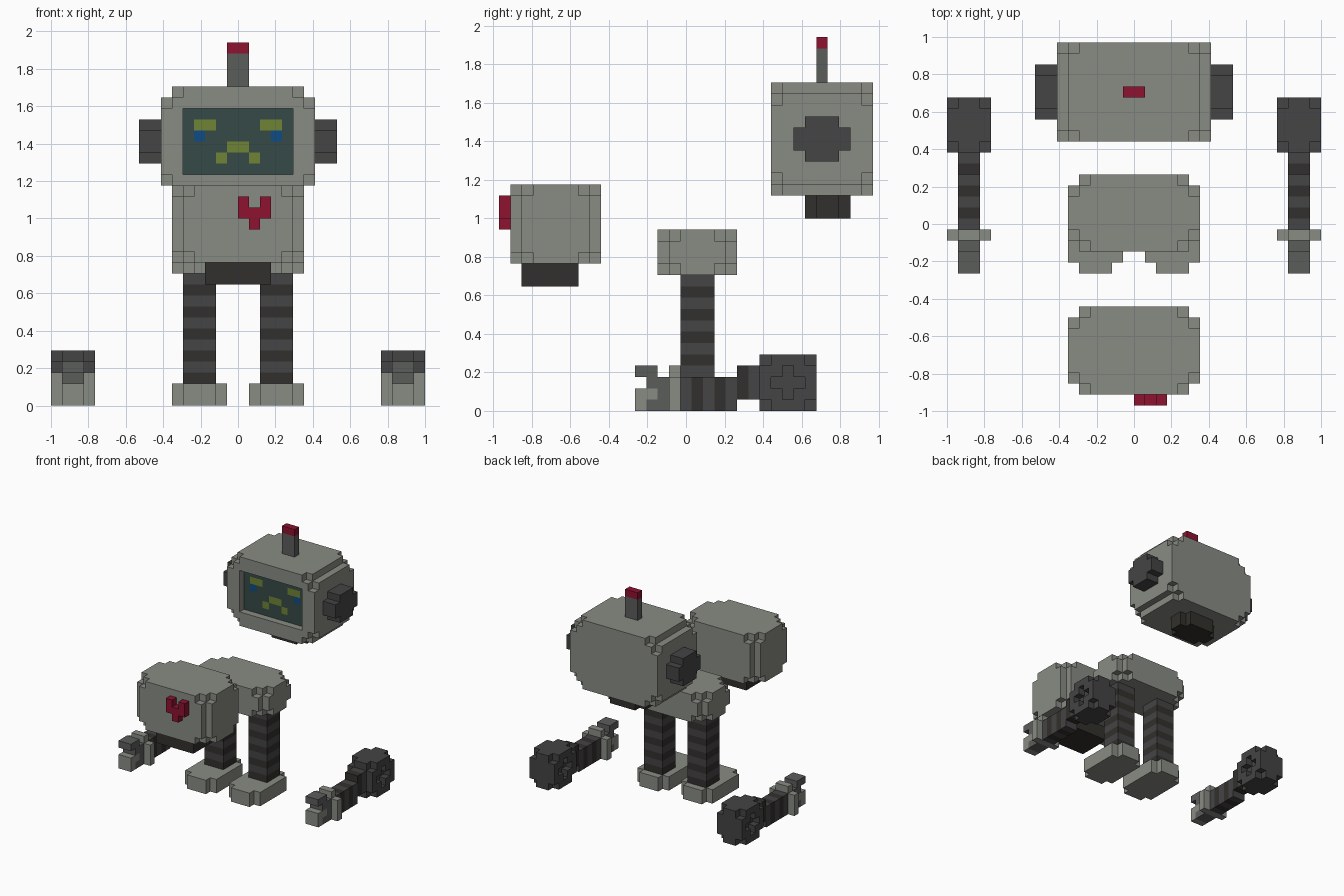
import bpy, bmesh
from mathutils import Vector

if "Cube" in bpy.data.objects:
    bpy.data.objects.remove(bpy.data.objects["Cube"])

U = 1 / 17                     # size of one block
grid = {}                      # cell -> (part name, colour name)

COLOURS = {
    "body": (0.25, 0.26, 0.23), "mid": (0.105, 0.11, 0.105), "dark": (0.058, 0.058, 0.06),
    "rubber": (0.032, 0.03, 0.026), "red": (0.27, 0.006, 0.03), "screen": (0.036, 0.068, 0.063),
    "green": (0.16, 0.23, 0.035), "blue": (0.005, 0.07, 0.23),
}


def cells(x, y, z):
    return [(i, j, k) for i in range(*x) for j in range(*y) for k in range(*z)]


def block(part, colour, x, y, z, keep=lambda edge: True):
    """Fill a box of blocks; keep() gets the distance to the box side on each axis."""
    for c in cells(x, y, z):
        edge = [min(c[a] - r[0], r[1] - 1 - c[a]) for a, r in enumerate((x, y, z))]
        if keep(edge):
            grid[c] = (part, colour)


def carve(x, y, z):
    for c in cells(x, y, z):
        grid.pop(c, None)


def rounded(axis):
    """Stepped edges along an axis, with a deeper step on both end layers."""
    def keep(e):
        a, b = [e[i] for i in range(3) if i != axis]
        return a + b >= (2 if e[axis] == 0 else 1)
    return keep


def mirror(source, target):
    for (i, j, k), (part, colour) in list(grid.items()):
        if part == source:
            grid[(-1 - i, j, k)] = (target, colour)


# Head with recessed screen
block("head", "body", (-7, 7), (8, 17), (19, 29), rounded(1))
carve((-5, 5), (8, 9), (21, 27))
block("head", "screen", (-5, 5), (9, 10), (21, 27))

# Face on the screen: brows, eyes, mouth
for x, z, w, colour in ((-4, 25, 2, "green"), (2, 25, 2, "green"), (-4, 24, 1, "blue"),
                        (3, 24, 1, "blue"), (-1, 23, 2, "green"), (-2, 22, 1, "green"),
                        (1, 22, 1, "green")):
    block("head", colour, (x, x + w), (9, 10), (z, z + 1))

# Ears, antenna and neck
block("right_ear", "dark", (7, 9), (10, 15), (23, 25))
block("right_ear", "dark", (7, 9), (11, 14), (22, 26))
mirror("right_ear", "left_ear")
block("antenna", "mid", (-1, 1), (12, 13), (29, 32))
block("antenna", "red", (-1, 1), (12, 13), (32, 33))
block("neck", "rubber", (-3, 3), (11, 15), (17, 19), lambda e: e[0] + e[1] > 0)

# Torso with waist and heart
block("torso", "body", (-6, 6), (-15, -7), (13, 20), rounded(2))
block("waist", "rubber", (-3, 3), (-14, -9), (11, 13))
block("heart", "red", (0, 3), (-16, -15), (17, 18))
block("heart", "red", (1, 2), (-16, -15), (16, 17))
for x in (0, 2):
    block("heart", "red", (x, x + 1), (-16, -15), (18, 19))

# Hips, striped legs and feet
block("hips", "body", (-6, 6), (-2, 5), (12, 16), rounded(2))
for k in range(2, 12):
    block("right_leg", "dark" if k % 2 else "rubber", (2, 5), (0, 3), (k, k + 1))
block("right_foot", "body", (1, 6), (-4, 4), (0, 2), lambda e: e[0] + e[1] > 0)
mirror("right_leg", "left_leg")
mirror("right_foot", "left_foot")

# Shoulder with a plus-shaped recess on both sides
block("right_shoulder", "dark", (13, 17), (7, 12), (0, 5), lambda e: sum(e) > 0)
for x in (13, 16):
    carve((x, x + 1), (8, 11), (2, 3))
    carve((x, x + 1), (9, 10), (1, 4))

# Striped arm, bent one block down at the elbow
for j in range(0, 7):
    z = 1 if j > 4 else 0
    block("right_arm", "dark" if j % 2 == 0 else "rubber", (14, 16), (j, j + 1), (z, z + 3))

# Cuff and claw
block("right_hand", "body", (13, 17), (-1, 0), (0, 3))
block("right_hand", "body", (14, 16), (-1, 0), (3, 4))
block("right_hand", "mid", (14, 16), (-3, -1), (0, 3))
block("right_hand", "mid", (14, 16), (-4, -2), (3, 4))
block("right_hand", "body", (14, 16), (-4, -3), (0, 2))
block("right_hand", "body", (14, 16), (-3, -2), (1, 2))
for part in ("shoulder", "arm", "hand"):
    mirror("right_" + part, "left_" + part)

# Materials
materials = {}
for name, rgb in COLOURS.items():
    materials[name] = bpy.data.materials.new(name)
    materials[name].diffuse_color = (*rgb, 1)


def build(part):
    """Turn the exposed block sides of one part into a mesh object."""
    bm = bmesh.new()
    verts, slots = {}, []

    def vert(p):
        if p not in verts:
            verts[p] = bm.verts.new(Vector((p[0], p[1] - 0.5, p[2])) * U)
        return verts[p]

    for c, (owner, colour) in grid.items():
        if owner != part:
            continue
        if colour not in slots:
            slots.append(colour)
        for axis in range(3):
            for side in (0, 1):
                n = list(c)
                n[axis] += 2 * side - 1
                if tuple(n) in grid:
                    continue
                ring = []
                for u, v in ((0, 0), (1, 0), (1, 1), (0, 1)):
                    p = list(c)
                    p[axis] += side
                    p[(axis + 1) % 3] += u
                    p[(axis + 2) % 3] += v
                    ring.append(vert(tuple(p)))
                face = bm.faces.new(ring if side else ring[::-1])
                face.material_index = slots.index(colour)
    mesh = bpy.data.meshes.new(part)
    bm.to_mesh(mesh)
    bm.free()
    for s in slots:
        mesh.materials.append(materials[s])
    bpy.context.collection.objects.link(bpy.data.objects.new(part, mesh))


for part in sorted({p for p, _ in grid.values()}):
    build(part)

for m in bpy.data.materials:
    if m.users and not m.is_grease_pencil:
        m.use_nodes = True
        m.node_tree.nodes["Principled BSDF"].inputs["Base Color"].default_value = m.diffuse_color
